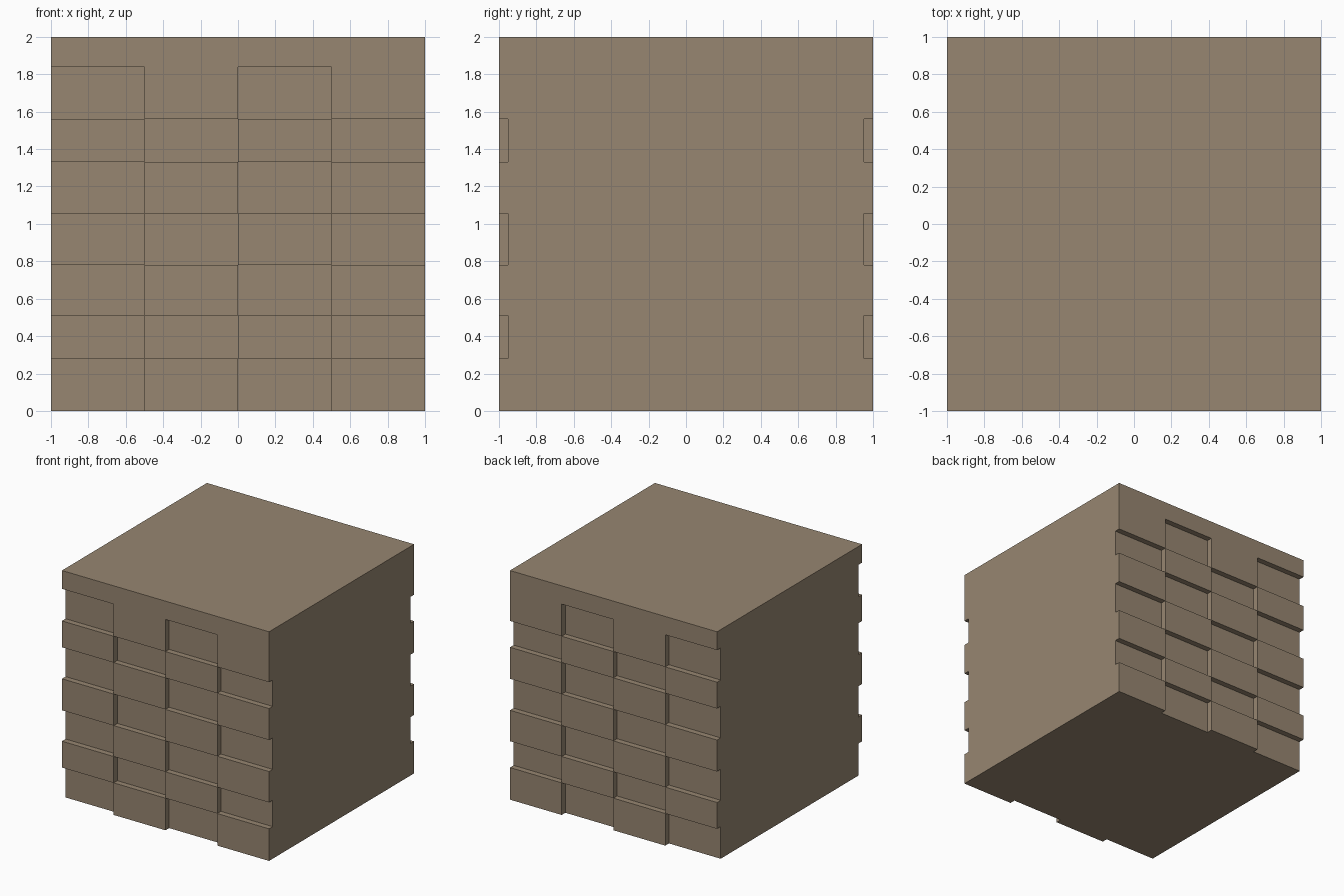
import bpy, bmesh
from mathutils import Vector

if "Cube" in bpy.data.objects:
    bpy.data.objects.remove(bpy.data.objects["Cube"])

# Block divisions along each axis: thin front/back layers carry the quoins
XS = [-1, -0.5, 0, 0.5, 1]
YS = [-1, -0.95, 0.95, 1]
ZS = [0, 0.28, 0.51, 0.78, 1.055, 1.33, 1.56, 1.84, 2]
GRID = (XS, YS, ZS)


def solid(c):
    """Core and cap rows are solid, outer layers alternate like a checkerboard."""
    if any(c[a] < 0 or c[a] >= len(GRID[a]) - 1 for a in range(3)):
        return False
    x, y, z = c
    return y == 1 or z == len(ZS) - 2 or (x + z) % 2 == 1


bm = bmesh.new()
verts = {}


def vert(i):
    if i not in verts:
        verts[i] = bm.verts.new(Vector([GRID[a][i[a]] for a in range(3)]))
    return verts[i]


# Masonry block: only the exposed sides of the cells become faces
for x in range(4):
    for y in range(3):
        for z in range(8):
            cell = (x, y, z)
            if not solid(cell):
                continue
            for a in range(3):
                for side in (0, 1):
                    n = list(cell)
                    n[a] += 2 * side - 1
                    if solid(n):
                        continue
                    b, c = (a + 1) % 3, (a + 2) % 3
                    loop = []
                    for db, dc in ((0, 0), (1, 0), (1, 1), (0, 1)):
                        i = list(cell)
                        i[a] += side
                        i[b] += db
                        i[c] += dc
                        loop.append(vert(tuple(i)))
                    bm.faces.new(loop if side else loop[::-1])

# Merge flat regions into single faces
bmesh.ops.dissolve_limit(bm, angle_limit=0.01, verts=bm.verts[:], edges=bm.edges[:])

mesh = bpy.data.meshes.new("wall_block")
bm.to_mesh(mesh)
bm.free()
block = bpy.data.objects.new("wall_block", mesh)
bpy.context.collection.objects.link(block)

# Sandy brown stone
stone = bpy.data.materials.new("stone")
stone.diffuse_color = (0.31, 0.24, 0.165, 1)
stone.use_nodes = True
stone.node_tree.nodes["Principled BSDF"].inputs["Base Color"].default_value = stone.diffuse_color
mesh.materials.append(stone)
